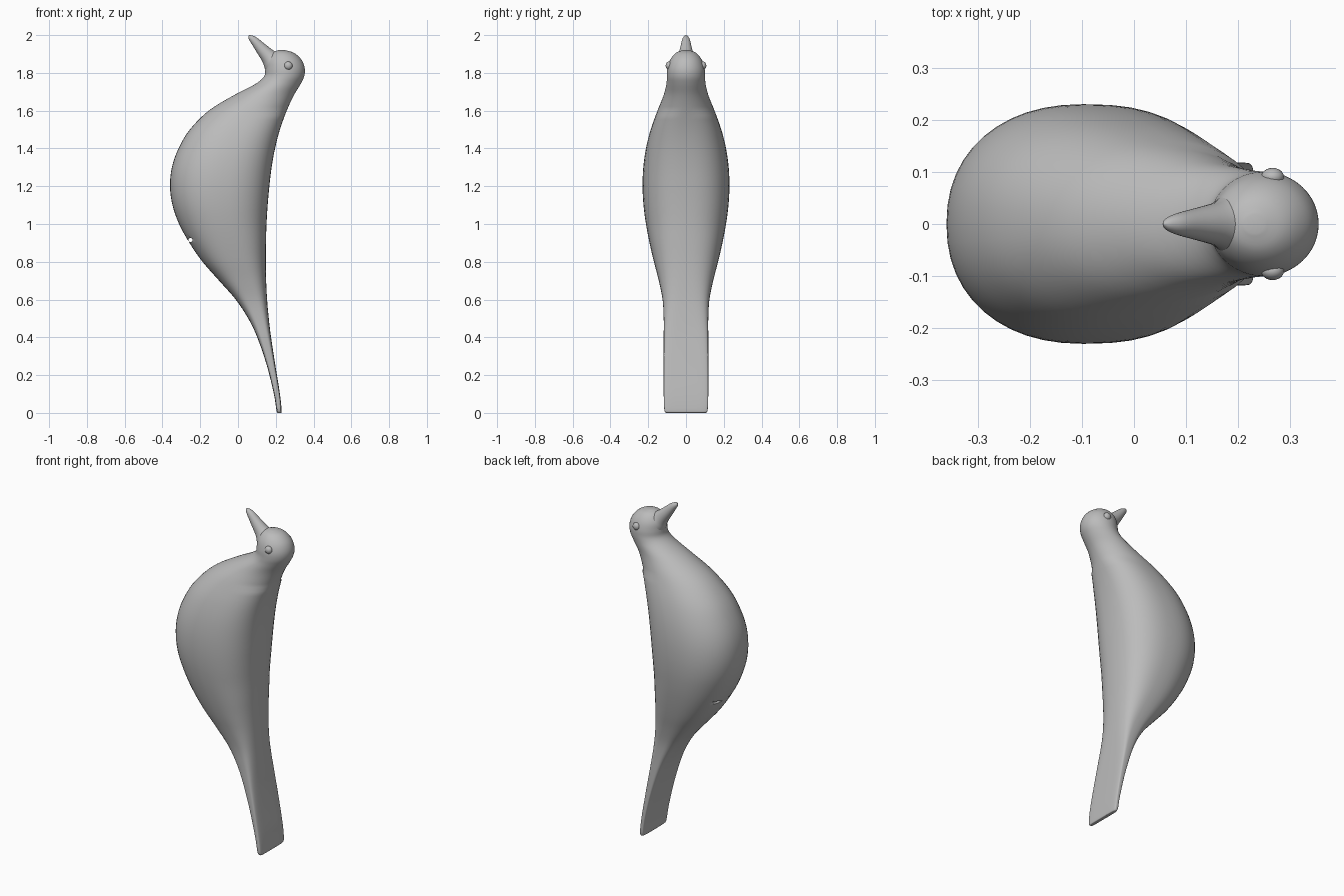
import bpy, bmesh, math
from mathutils import Vector

cube = bpy.data.objects.get("Cube")
if cube:
    bpy.data.objects.remove(cube, do_unlink=True)

grey = bpy.data.materials.new("plain_grey")
grey.use_nodes = True
colour = (0.5, 0.5, 0.5, 1)
grey.diffuse_color = colour
grey.node_tree.nodes["Principled BSDF"].inputs["Base Color"].default_value = colour


def finish(obj, angle=60):
    if not obj.data.materials:
        obj.data.materials.append(grey)
    bpy.ops.object.select_all(action='DESELECT')
    obj.select_set(True)
    bpy.context.view_layer.objects.active = obj
    bpy.ops.object.shade_smooth_by_angle(angle=math.radians(angle))
    return obj


def smooth_stations(rows, steps):
    """Catmull-Rom interpolation of every column of a station table."""
    pts = [Vector(r) for r in rows]
    out = []
    for i in range(len(pts) - 1):
        a, b, c, d = (pts[max(i - 1, 0)], pts[i], pts[i + 1],
                      pts[min(i + 2, len(pts) - 1)])
        for s in range(steps):
            t = s / steps
            out.append(b + (c - a) * (t / 2) + (a * 2 - b * 5 + c * 4 - d) * (t * t / 2)
                       + (b * 3 - a - c * 3 + d) * (t ** 3 / 2))
    return out + [pts[-1]]


def loft(name, rings):
    """Skin a list of equal rings and close both ends."""
    bm = bmesh.new()
    loops = [[bm.verts.new(p) for p in ring] for ring in rings]
    n = len(loops[0])
    for lo, hi in zip(loops, loops[1:]):
        for k in range(n):
            j = (k + 1) % n
            bm.faces.new((lo[k], lo[j], hi[j], hi[k]))
    bm.faces.new(loops[0][::-1])
    bm.faces.new(loops[-1])
    bmesh.ops.recalc_face_normals(bm, faces=bm.faces)
    mesh = bpy.data.meshes.new(name)
    bm.to_mesh(mesh)
    bm.free()
    obj = bpy.data.objects.new(name, mesh)
    bpy.context.collection.objects.link(obj)
    return obj


def power(v, n):
    return math.copysign(abs(v) ** (2 / n), v)


# Body, tail and head: height, belly x, back x, half width, squareness
BODY = [
    (0.0, .212, .226, .098, 4), (.012, .204, .231, .114, 5),
    (.1, .19, .222, .118, 5), (.25, .153, .198, .118, 5),
    (.4, .102, .175, .118, 4.2), (.5, .054, .163, .118, 3.5),
    (.6, -.012, .154, .124, 3), (.7, -.1, .149, .144, 2.6),
    (.8, -.188, .147, .17, 2.4), (.9, -.257, .148, .193, 2.3),
    (1.0, -.312, .151, .212, 2.2), (1.1, -.347, .157, .225, 2.2),
    (1.2, -.36, .166, .23, 2.2), (1.3, -.35, .178, .226, 2.2),
    (1.4, -.315, .196, .212, 2.2), (1.5, -.255, .222, .187, 2.2),
    (1.6, -.155, .258, .151, 2.1), (1.68, -.025, .295, .119, 2),
    (1.74, .09, .331, .104, 2), (1.78, .137, .35, .101, 2),
    (1.82, .145, .354, .099, 2), (1.86, .15, .342, .088, 2),
    (1.89, .165, .318, .07, 2), (1.91, .185, .288, .047, 2),
    (1.92, .212, .25, .018, 2),
]
SIDES = 48
rings = []
for z, belly, back, half, n in smooth_stations(BODY, 4):
    mid, reach = (belly + back) / 2, (back - belly) / 2
    ring = []
    for k in range(SIDES):
        a = 2 * math.pi * k / SIDES
        c, s = math.cos(a), math.sin(a)
        m = n + .3 if c > 0 and z < 1.6 else n   # flatter back
        ring.append((mid + reach * power(c, m), half * power(s, m), z))
    rings.append(ring)
body = loft("body", rings)
body.data.materials.append(grey)

# Small hanging hole drilled through the keel of the belly
bpy.ops.mesh.primitive_cylinder_add(vertices=16, radius=.011, depth=.6,
                                    location=(-.252, 0, .915),
                                    rotation=(math.pi / 2, 0, 0))
cutter = bpy.context.object
cutter.name = "hole_cutter"
cutter.data.materials.append(grey)
cutter.hide_render = True
cutter.display_type = 'WIRE'
drill = body.modifiers.new("hanging_hole", 'BOOLEAN')
drill.object = cutter
drill.operation = 'DIFFERENCE'
drill.solver = 'EXACT'
bpy.context.view_layer.objects.active = body
bpy.ops.object.modifier_apply(modifier=drill.name)
bpy.data.objects.remove(cutter, do_unlink=True)
finish(body)

# Beak: x, z, radius along its axis, flaring into the head
BEAK = [(.057, 1.998, .002), (.065, 1.99, .012), (.085, 1.972, .021),
        (.122, 1.93, .031), (.16, 1.888, .042), (.182, 1.864, .056),
        (.21, 1.838, .075)]
axis = Vector((.15, 0, -.16)).normalized()
up = axis.cross(Vector((0, 1, 0)))
rings = []
for x, z, r in smooth_stations(BEAK, 4):
    rings.append([Vector((x, 0, z)) + r * (up * math.cos(a) + Vector((0, math.sin(a), 0)))
                  for a in (2 * math.pi * k / 32 for k in range(32))])
finish(loft("beak", rings))

# Eyes
for side, name in ((-1, "right_eye"), (1, "left_eye")):
    bpy.ops.mesh.primitive_uv_sphere_add(segments=24, ring_count=12, radius=.022,
                                         location=(.266, side * .09, 1.838))
    eye = bpy.context.object
    eye.name = name
    eye.scale.y = .8
    finish(eye)
